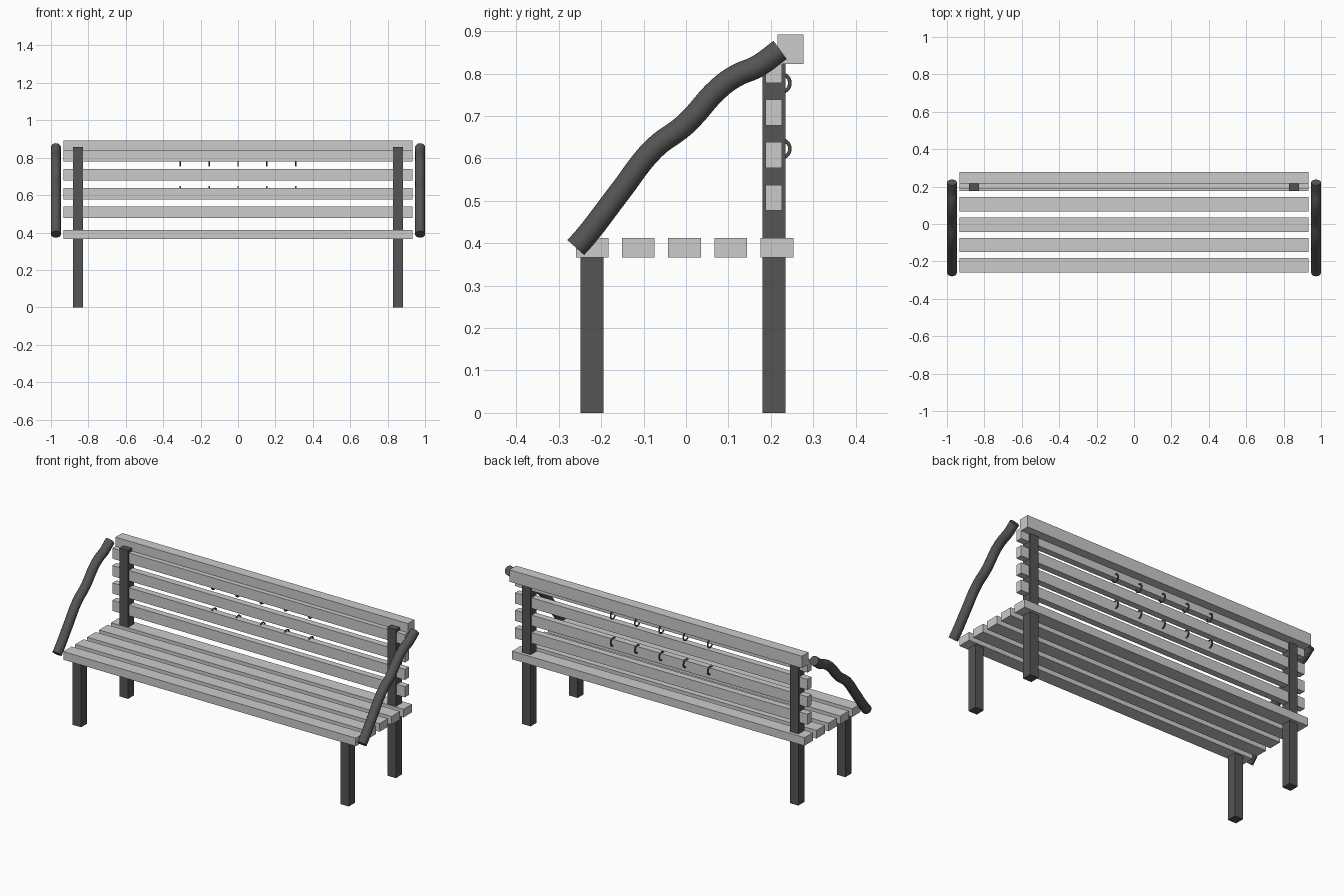
import bpy
from math import pi, radians

if "Cube" in bpy.data.objects:
    bpy.data.objects.remove(bpy.data.objects["Cube"])

dark = bpy.data.materials.new("dark_metal")
dark.diffuse_color = (0.09, 0.09, 0.09, 1)
dark.use_nodes = True
dark.node_tree.nodes["Principled BSDF"].inputs["Base Color"].default_value = dark.diffuse_color


def box(name, x, y, z, mat=None):
    """Box from (min, max) ranges on each axis."""
    bpy.ops.mesh.primitive_cube_add(size=1, location=[sum(r) / 2 for r in (x, y, z)])
    ob = bpy.context.object
    ob.name = name
    ob.scale = [r[1] - r[0] for r in (x, y, z)]
    bpy.ops.object.transform_apply(location=False, rotation=False, scale=True)
    if mat:
        ob.data.materials.append(mat)
    return ob


SPAN = (-0.934, 0.934)

# Seat slats
for i in range(5):
    y = -0.2215 + 0.109 * i
    box(f"seat_slat_{i + 1}", SPAN, (y - 0.0385, y + 0.0385), (0.366, 0.413))

# Backrest slats
for i in range(4):
    z = 0.477 + 0.1005 * i
    box(f"back_slat_{i + 1}", SPAN, (0.188, 0.226), (z, z + 0.061))

# Top rail
box("top_rail", SPAN, (0.216, 0.277), (0.823, 0.892))

# Wavy armrest path in (y, z)
arm_path = [(-0.26, 0.39), (-0.235, 0.418), (-0.157, 0.52), (-0.075, 0.624),
            (-0.002, 0.68), (0.08, 0.768), (0.12, 0.796), (0.168, 0.817), (0.222, 0.856)]

for side, s in (("left", -1), ("right", 1)):
    # Legs: short front, tall back post
    x = (s * 0.855 - 0.027, s * 0.855 + 0.027)
    box(f"front_leg_{side}", x, (-0.249, -0.194), (0, 0.37), dark)
    box(f"back_leg_{side}", x, (0.18, 0.235), (0, 0.857), dark)

    # Armrest tube
    cu = bpy.data.curves.new(f"armrest_{side}", 'CURVE')
    cu.dimensions = '3D'
    cu.bevel_depth = 0.0265
    cu.bevel_resolution = 6
    cu.resolution_u = 6
    cu.use_fill_caps = True
    sp = cu.splines.new('BEZIER')
    sp.bezier_points.add(len(arm_path) - 1)
    for p, (y, z) in zip(sp.bezier_points, arm_path):
        p.co = (s * 0.9735, y, z)
        p.handle_left_type = p.handle_right_type = 'AUTO'
    arm = bpy.data.objects.new(f"armrest_{side}", cu)
    bpy.context.collection.objects.link(arm)
    bpy.ops.object.select_all(action='DESELECT')
    arm.select_set(True)
    bpy.context.view_layer.objects.active = arm
    bpy.ops.object.convert(target='MESH')
    arm = bpy.context.object
    arm.data.materials.append(dark)
    bpy.ops.object.shade_smooth_by_angle(angle=radians(40))

# Small rings through the back slats
for row, z in enumerate((0.623, 0.778)):
    for i in range(5):
        bpy.ops.mesh.primitive_torus_add(
            major_radius=0.022, minor_radius=0.0042, major_segments=28, minor_segments=10,
            location=((i - 2) * 0.155, 0.223, z), rotation=(0, pi / 2, 0))
        ring = bpy.context.object
        ring.name = f"back_ring_{row + 1}_{i + 1}"
        ring.data.materials.append(dark)
        bpy.ops.object.shade_smooth_by_angle(angle=radians(60))
